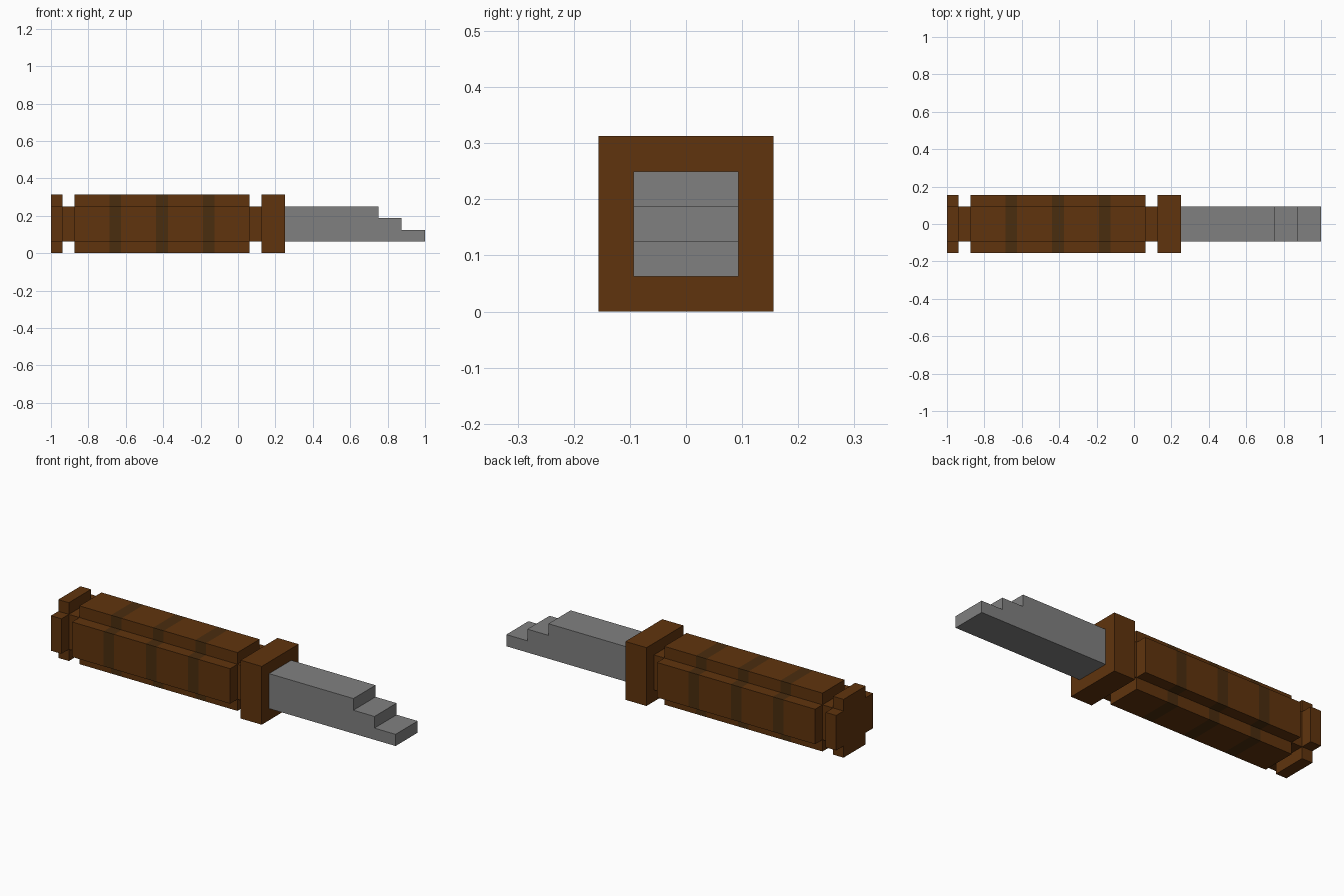
import bpy
import bmesh

cube = bpy.data.objects.get("Cube")
if cube:
    bpy.data.objects.remove(cube, do_unlink=True)

U = 1 / 16          # modelling unit
MID = 2.5 * U       # height of the long axis
IN, OUT = 1.5 * U, 2.5 * U


def material(name, rgb):
    m = bpy.data.materials.new(name)
    m.use_nodes = True
    m.diffuse_color = (*rgb, 1)
    m.node_tree.nodes["Principled BSDF"].inputs["Base Color"].default_value = (*rgb, 1)
    return m


brown = material("brown wood", (0.117, 0.034, 0.004))
dark = material("dark brown band", (0.068, 0.026, 0.0045))
steel = material("grey steel", (0.216, 0.216, 0.216))


def finish(name, bm, mats):
    bmesh.ops.recalc_face_normals(bm, faces=bm.faces)
    mesh = bpy.data.meshes.new(name)
    bm.to_mesh(mesh)
    bm.free()
    for m in mats:
        mesh.materials.append(m)
    obj = bpy.data.objects.new(name, mesh)
    bpy.context.collection.objects.link(obj)
    return obj


def prism(name, section, stations, mats, banded=()):
    """Sweep a (y, z) section along x; spans listed in banded get the second material."""
    bm = bmesh.new()
    rings = [[bm.verts.new((x, y, MID + z)) for y, z in section] for x in stations]
    n = len(section)
    bm.faces.new(rings[0])
    bm.faces.new(rings[-1])
    for s in range(len(rings) - 1):
        a, b = rings[s], rings[s + 1]
        for i in range(n):
            j = (i + 1) % n
            face = bm.faces.new((a[i], a[j], b[j], b[i]))
            face.material_index = int(s in banded)
    return finish(name, bm, mats)


def square(r):
    return [(-r, -r), (r, -r), (r, r), (-r, r)]


# Plus-shaped section: a square with a notch cut out of each corner
cross = [(-IN, -OUT), (IN, -OUT), (IN, -IN), (OUT, -IN), (OUT, IN), (IN, IN),
         (IN, OUT), (-IN, OUT), (-IN, IN), (-OUT, IN), (-OUT, -IN), (-IN, -IN)]

# Handle, from the butt end to the guard
prism("pommel", cross, [-16 * U, -15 * U], [brown])
prism("rear_neck", square(IN), [-15 * U, -14 * U], [brown])
grip_stations = [x * U for x in (-14, -11, -10, -7, -6, -3, -2, 1)]
prism("grip", cross, grip_stations, [brown, dark], banded=(1, 3, 5))
prism("front_neck", square(IN), [U, 2 * U], [brown])
prism("guard", square(OUT), [2 * U, 4 * U], [brown])

# Blade: stepped side profile extruded across y
profile = [(4, 1), (16, 1), (16, 2), (14, 2), (14, 3), (12, 3), (12, 4), (4, 4)]
bm = bmesh.new()
side = bm.faces.new([bm.verts.new((x * U, -IN, z * U)) for x, z in profile])
ext = bmesh.ops.extrude_face_region(bm, geom=[side])
moved = [v for v in ext["geom"] if isinstance(v, bmesh.types.BMVert)]
bmesh.ops.translate(bm, verts=moved, vec=(0, 2 * IN, 0))
finish("blade", bm, [steel])
